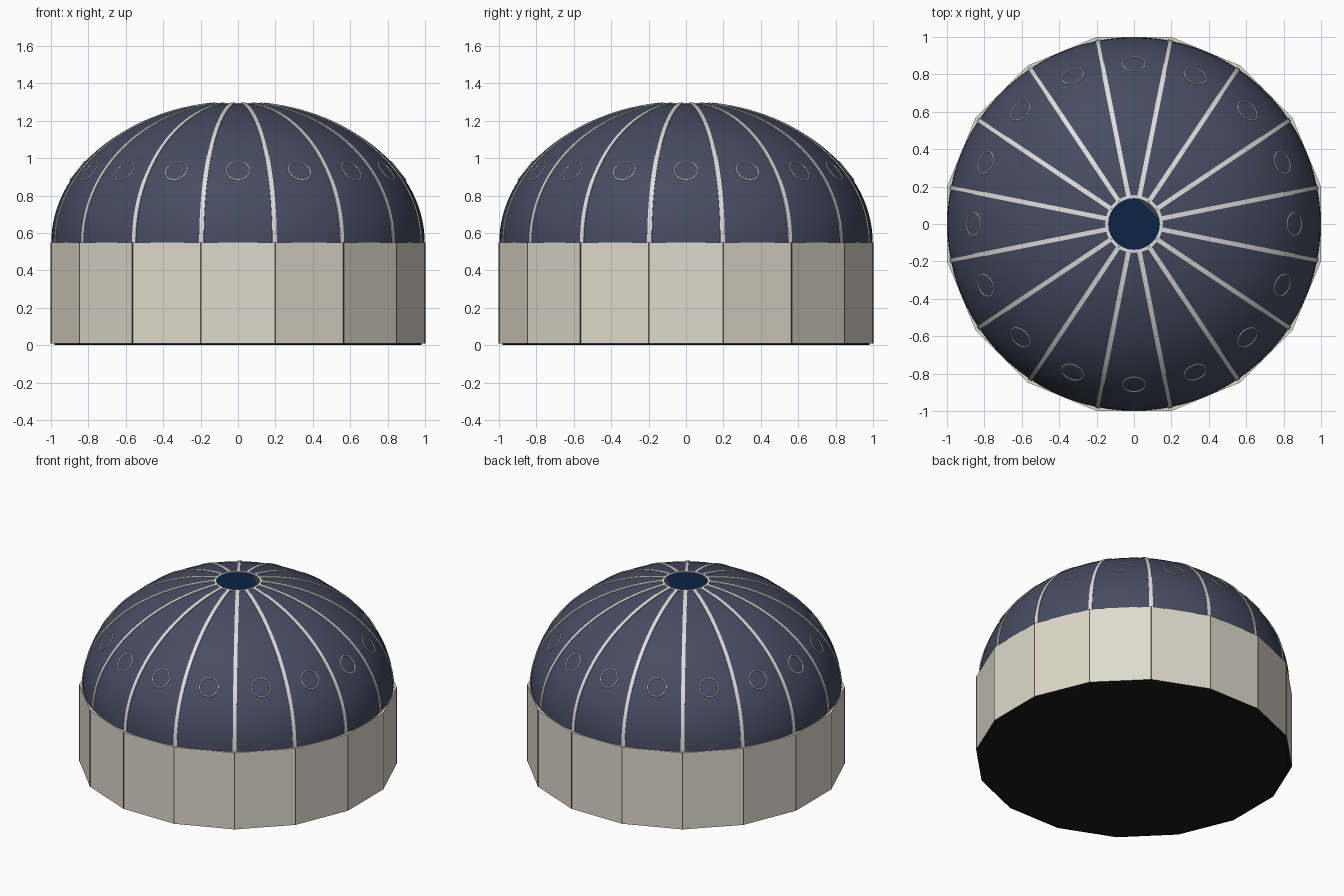
import bpy, bmesh
from math import sin, cos, pi, sqrt
from mathutils import Matrix, Vector

cube = bpy.data.objects.get("Cube")
if cube:
    bpy.data.objects.remove(cube)

SIDES = 16
STEP = 2 * pi / SIDES
WALL_TOP, DOME_H, DOME_R, EYE_R = 0.55, 0.75, 0.998, 0.145


def material(name, hex_colour):
    def linear(c):
        return c / 12.92 if c <= 0.04045 else ((c + 0.055) / 1.055) ** 2.4
    rgb = [linear(int(hex_colour[i:i + 2], 16) / 255) for i in (0, 2, 4)]
    m = bpy.data.materials.new(name)
    m.use_nodes = True
    m.diffuse_color = (*rgb, 1)
    bsdf = m.node_tree.nodes["Principled BSDF"]
    bsdf.inputs["Base Color"].default_value = (*rgb, 1)
    bsdf.inputs["Roughness"].default_value = 0.8
    return m


stone = material("pale stone", "deDBcc")
warm_stone = material("warm stone", "dfd8ca")
seam_grey = material("seam grey", "55534c")
slate = material("slate blue", "474c62")
trim = material("light trim", "dededc")
night = material("deep blue", "0b2446")
shade = material("dark grey", "3a3b3b")
black = material("underside black", "1a1a1a")


def make(name, bm, *mats, smooth=False):
    bmesh.ops.recalc_face_normals(bm, faces=bm.faces)
    mesh = bpy.data.meshes.new(name)
    bm.to_mesh(mesh)
    bm.free()
    ob = bpy.data.objects.new(name, mesh)
    bpy.context.collection.objects.link(ob)
    for m in mats:
        mesh.materials.append(m)
    if smooth:
        bpy.ops.object.select_all(action="DESELECT")
        ob.select_set(True)
        bpy.context.view_layer.objects.active = ob
        bpy.ops.object.shade_smooth_by_angle()
    return ob


def prism(bm, apothem, z0, z1, sides=SIDES):
    """Regular prism with a flat side facing the front."""
    radius = apothem / cos(pi / sides)
    place = Matrix.Translation((0, 0, (z0 + z1) / 2)) @ Matrix.Rotation(pi / sides, 4, "Z")
    bmesh.ops.create_cone(bm, cap_ends=True, segments=sides, radius1=radius,
                          radius2=radius, depth=z1 - z0, matrix=place)


def lathe(bm, points, segments, close=False):
    """Revolve a list of (radius, height) points around z."""
    rings = [[bm.verts.new((r * cos(2 * pi * i / segments), r * sin(2 * pi * i / segments), z))
              for i in range(segments)] for r, z in points]
    pairs = list(zip(rings, rings[1:])) + ([(rings[-1], rings[0])] if close else [])
    for a, b in pairs:
        for i in range(segments):
            j = (i + 1) % segments
            bm.faces.new((a[i], a[j], b[j], b[i]))


def dome_z(r):
    return WALL_TOP + DOME_H * sqrt(max(0, 1 - (r / DOME_R) ** 2))


def dome_point(t):
    return DOME_R * cos(t), WALL_TOP + DOME_H * sin(t)


def dome_normal(t):
    return Vector((cos(t) / DOME_R, 0, sin(t) / DOME_H)).normalized()


# Base plate
bm = bmesh.new()
prism(bm, 0.98, 0, 0.012)
make("base_plate", bm, black)

# Sixteen-sided wall with alternating panels
bm = bmesh.new()
prism(bm, 1.0, 0.008, WALL_TOP)
side_faces = [f for f in bm.faces if abs(f.normal.z) < 0.5]
for f in bm.faces:
    c = f.calc_center_median()
    if f in side_faces:
        k = round(Vector((0, -1)).angle_signed(c.xy) / STEP)
        f.material_index = k % 2
    elif c.z < 0.1:
        f.material_index = 2
make("wall", bm, stone, warm_stone, black)

# Thin seams down the wall corners
bm = bmesh.new()
corner = 1 / cos(pi / SIDES)
for i in range(SIDES):
    m = (Matrix.Rotation((i + 0.5) * STEP, 4, "Z")
         @ Matrix.Translation((corner - 0.002, 0, WALL_TOP / 2 + 0.004))
         @ Matrix.Diagonal((0.005, 0.008, WALL_TOP - 0.01, 1)))
    bmesh.ops.create_cube(bm, size=1, matrix=m)
make("wall_seams", bm, seam_grey)

# Dome shell, open at the crown
T_END = pi / 2 - 0.146
N = 28
angles = [T_END * i / N for i in range(N + 1)]
bm = bmesh.new()
lathe(bm, [dome_point(t) for t in angles], 96)
make("dome", bm, slate, smooth=True)

# Ribs following the dome above each wall corner
bm = bmesh.new()
for i in range(SIDES):
    turn = Matrix.Rotation((i + 0.5) * STEP, 3, "Z")
    previous = None
    for t in angles:
        r, z = dome_point(t)
        n = dome_normal(t)
        section = [bm.verts.new(turn @ (Vector((r, y, z)) + n * d))
                   for y, d in ((-0.012, -0.005), (-0.012, 0.005), (0.012, 0.005), (0.012, -0.005))]
        if previous:
            for a in range(4):
                b = (a + 1) % 4
                bm.faces.new((previous[a], previous[b], section[b], section[a]))
        else:
            bm.faces.new(section)
        previous = section
    bm.faces.new(previous)
make("dome_ribs", bm, trim, smooth=True)

# Round window outlines, one per panel
bm = bmesh.new()
t_win = 0.535
r_win, z_win = dome_point(t_win)
normal = dome_normal(t_win)
tilt = normal.to_track_quat("Z", "Y").to_matrix().to_4x4()
for i in range(SIDES):
    start = len(bm.verts)
    lathe(bm, [(0.062 + 0.0045 * cos(a * pi / 3), 0.0045 * sin(a * pi / 3)) for a in range(6)],
          32, close=True)
    bm.verts.ensure_lookup_table()
    place = (Matrix.Rotation(i * STEP, 4, "Z")
             @ Matrix.Translation(Vector((r_win, 0, z_win)) - normal * 0.001) @ tilt)
    bmesh.ops.transform(bm, matrix=place, verts=bm.verts[start:])
make("window_rings", bm, trim, smooth=True)

# Crown ring around the opening
bm = bmesh.new()
top = dome_z(EYE_R)
lathe(bm, [(0.138, top - 0.015), (0.138, top + 0.004), (0.154, top + 0.004), (0.154, top - 0.015)],
      64, close=True)
make("crown_ring", bm, trim, smooth=True)

# Dark opening disc with a grey segment on one side
bm = bmesh.new()
bmesh.ops.create_circle(bm, cap_ends=True, segments=64, radius=0.14,
                        matrix=Matrix.Translation((0, 0, top - 0.002)))
bmesh.ops.bisect_plane(bm, geom=bm.verts[:] + bm.edges[:] + bm.faces[:],
                       plane_co=(0.08, 0.08, top), plane_no=(1, 1, 0))
for f in bm.faces:
    c = f.calc_center_median()
    f.material_index = int(c.x + c.y > 0.1)
    if f.normal.z < 0:
        f.normal_flip()
make("crown_opening", bm, night, shade)
